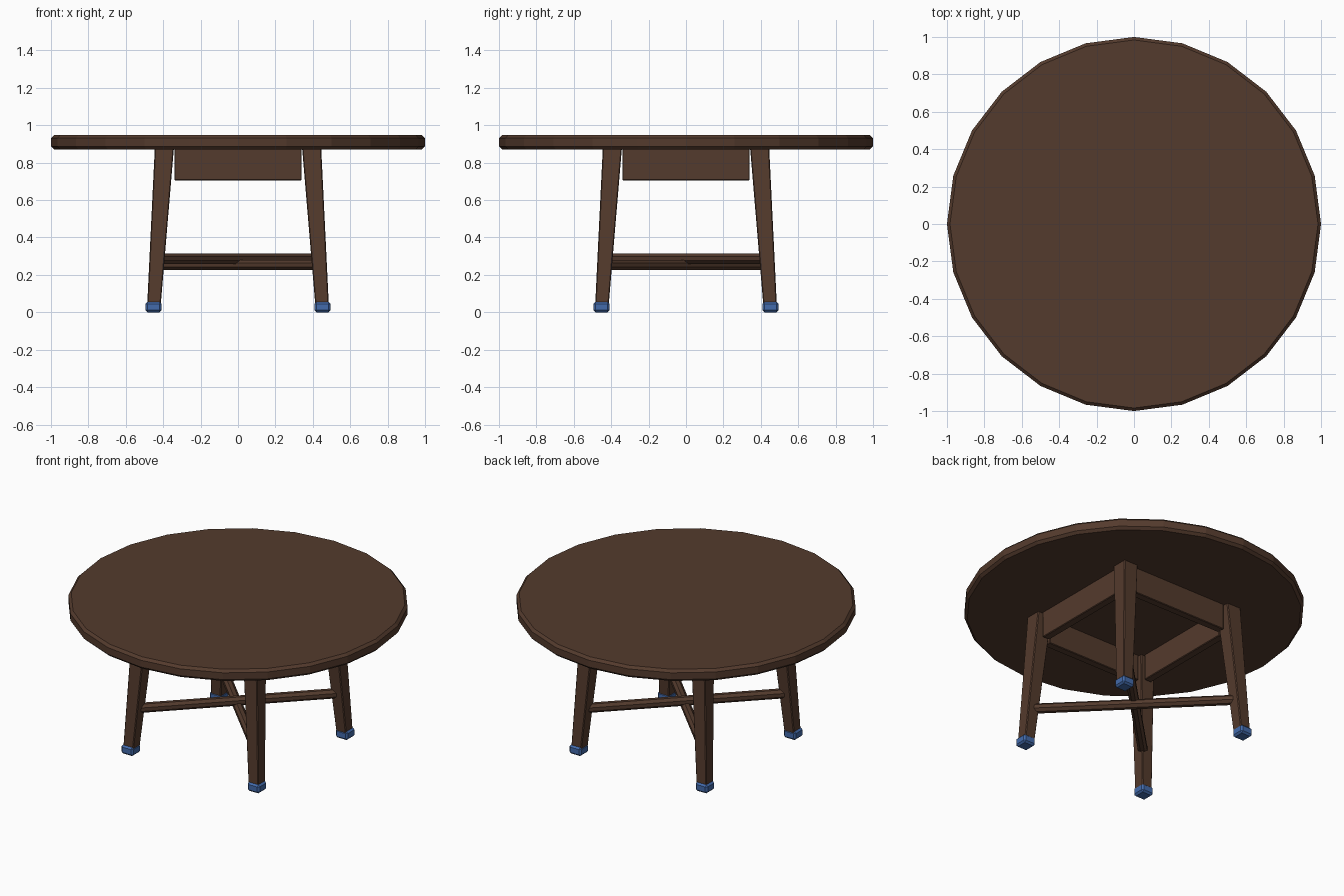
import bpy, bmesh, math
from mathutils import Matrix, Vector

if "Cube" in bpy.data.objects:
    bpy.data.objects.remove(bpy.data.objects["Cube"])


def material(name, rgb):
    m = bpy.data.materials.new(name)
    m.diffuse_color = (*rgb, 1)
    m.use_nodes = True
    m.node_tree.nodes["Principled BSDF"].inputs["Base Color"].default_value = m.diffuse_color
    return m


WOOD = material("dark_wood", (0.088, 0.043, 0.026))
BLUE = material("blue_cap", (0.056, 0.146, 0.41))


def finish(name, bm, mat, bevel=0):
    if bevel:
        bmesh.ops.bevel(bm, geom=bm.edges[:], offset=bevel, segments=1,
                        affect='EDGES', profile=0.5)
    bmesh.ops.recalc_face_normals(bm, faces=bm.faces[:])
    me = bpy.data.meshes.new(name)
    bm.to_mesh(me)
    bm.free()
    me.materials.append(mat)
    ob = bpy.data.objects.new(name, me)
    bpy.context.collection.objects.link(ob)
    return ob


def box(name, centre, size, mat, bevel):
    bm = bmesh.new()
    bmesh.ops.create_cube(bm, size=1, matrix=Matrix.Translation(centre)
                          @ Matrix.Diagonal((*size, 1)))
    return finish(name, bm, mat, bevel)


# Round top: 24-sided disc with chamfered rims
bm = bmesh.new()
bmesh.ops.create_cone(bm, cap_ends=True, segments=24, radius1=1, radius2=1,
                      depth=0.076, matrix=Matrix.Translation((0, 0, 0.909)))
rims = [e for e in bm.edges if abs(e.verts[0].co.z - e.verts[1].co.z) < 1e-4]
bmesh.ops.bevel(bm, geom=rims, offset=0.016, segments=1, affect='EDGES', profile=0.5)
finish("table_top", bm, WOOD)

# Splayed, tapered legs with blue foot caps
for sx, sy in ((-1, -1), (1, -1), (1, 1), (-1, 1)):
    bm = bmesh.new()
    bmesh.ops.create_cube(bm, size=2)
    for v in bm.verts:
        c, h, z = (0.394, 0.051, 0.875) if v.co.z > 0 else (0.45, 0.036, 0.03)
        v.co = Vector((sx * c + v.co.x * h, sy * c + v.co.y * h, z))
    finish("leg", bm, WOOD, 0.005)
    box("foot_cap", (sx * 0.4525, sy * 0.4525, 0.028), (0.086, 0.086, 0.056), BLUE, 0.011)

# Apron boards between the legs
for s in (-1, 1):
    box("apron_x", (0, s * 0.39, 0.79), (0.68, 0.05, 0.17), WOOD, 0.004)
    box("apron_y", (s * 0.39, 0, 0.79), (0.05, 0.68, 0.17), WOOD, 0.004)

# Crossed diagonal stretchers, eight-sided rods
for name, angle, z in (("upper_stretcher", 45, 0.287), ("lower_stretcher", -45, 0.253)):
    bm = bmesh.new()
    mat = (Matrix.Translation((0, 0, z)) @ Matrix.Rotation(math.radians(angle), 4, 'Z')
           @ Matrix.Rotation(math.pi / 2, 4, 'Y') @ Matrix.Rotation(math.pi / 8, 4, 'Z'))
    bmesh.ops.create_cone(bm, cap_ends=True, segments=8, radius1=0.03, radius2=0.03,
                          depth=1.19, matrix=mat)
    finish(name, bm, WOOD)
